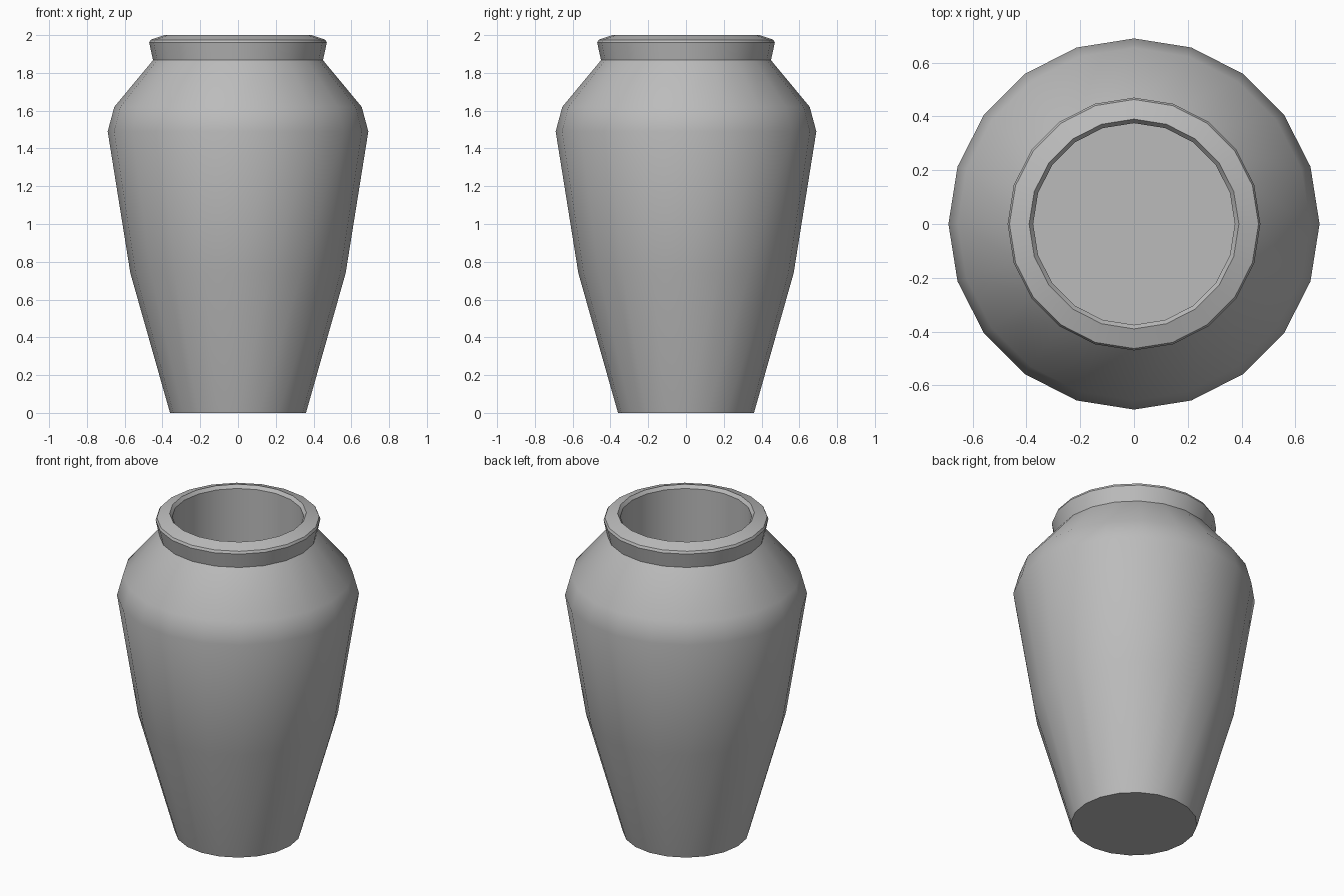
import bpy
import bmesh
from math import cos, sin, pi, radians

cube = bpy.data.objects.get("Cube")
if cube:
    bpy.data.objects.remove(cube, do_unlink=True)

SIDES = 20

# Radius and height, from the foot up the outside and down into the mouth
BODY = [(0.36, 0), (0.57, 0.74), (0.69, 1.49), (0.655, 1.62), (0.45, 1.867)]
RIM = [(0.47, 1.96), (0.463, 1.975), (0.39, 2.0)]
MOUTH = [(0.375, 1.98), (0.375, 1.3)]

# Plain grey clay
clay = bpy.data.materials.new("grey clay")
clay.use_nodes = True
grey = (0.5, 0.5, 0.5, 1)
clay.diffuse_color = grey
clay.node_tree.nodes["Principled BSDF"].inputs["Base Color"].default_value = grey


def ring(bm, radius, z):
    angles = [2 * pi * i / SIDES for i in range(SIDES)]
    return [bm.verts.new((radius * cos(a), radius * sin(a), z)) for a in angles]


# Turn the profile into walls, then close the foot and the inner floor
bm = bmesh.new()
rings = [ring(bm, r, z) for r, z in BODY + RIM + MOUTH]
for low, high in zip(rings, rings[1:]):
    for i in range(SIDES):
        j = (i + 1) % SIDES
        bm.faces.new((low[i], low[j], high[j], high[i]))
bm.faces.new(rings[0][::-1])
bm.faces.new(rings[-1])

mesh = bpy.data.meshes.new("vase")
bm.to_mesh(mesh)
bm.free()
mesh.materials.append(clay)

vase = bpy.data.objects.new("vase", mesh)
bpy.context.collection.objects.link(vase)

# Smooth body with crisp neck, rim and foot
bpy.ops.object.select_all(action='DESELECT')
vase.select_set(True)
bpy.context.view_layer.objects.active = vase
bpy.ops.object.shade_smooth_by_angle(angle=radians(32))
